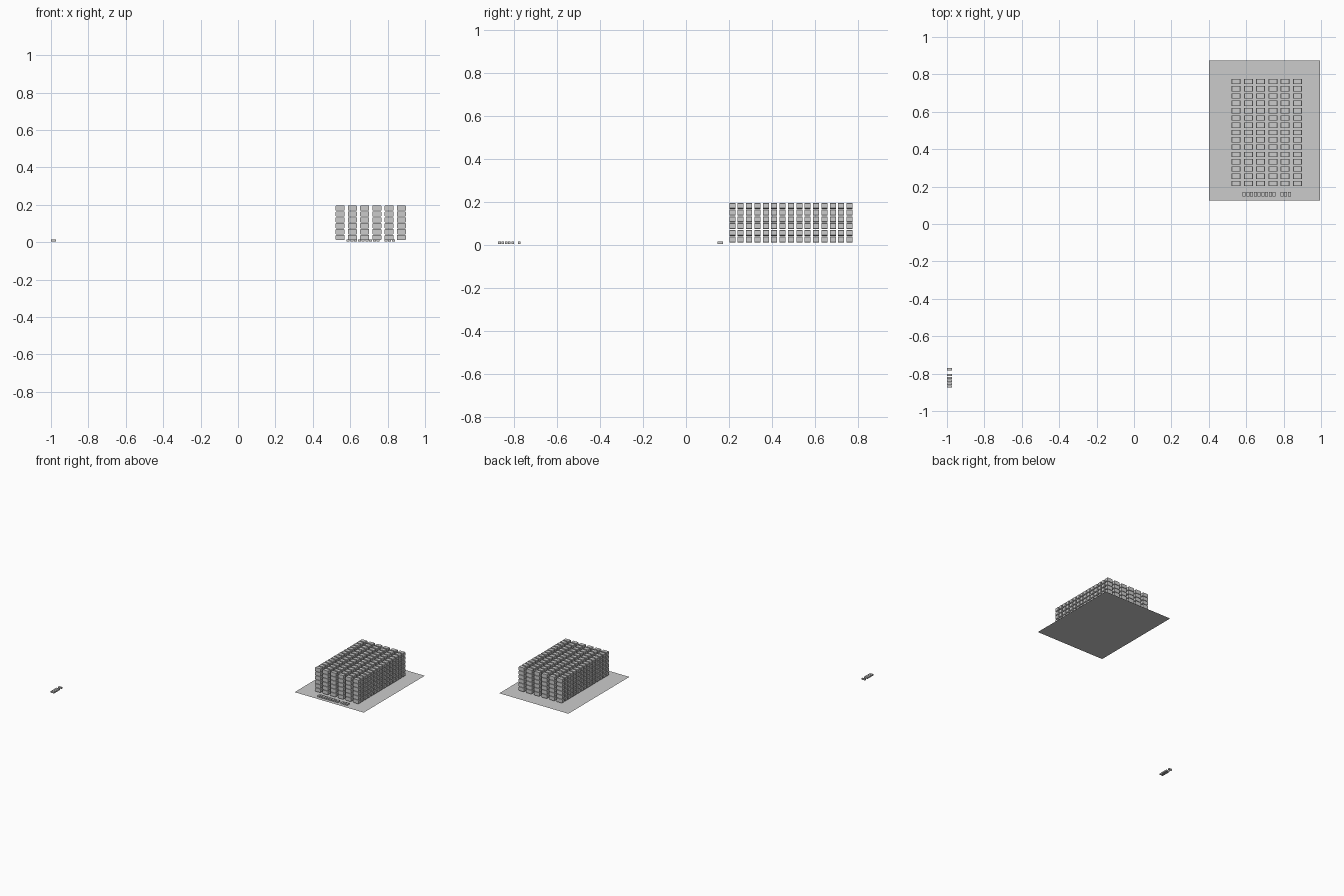
import bpy
import bmesh
from mathutils import Vector

if "Cube" in bpy.data.objects:
    bpy.data.objects.remove(bpy.data.objects["Cube"])


def make_object(name, bm):
    bmesh.ops.recalc_face_normals(bm, faces=bm.faces)
    mesh = bpy.data.meshes.new(name)
    bm.to_mesh(mesh)
    bm.free()
    obj = bpy.data.objects.new(name, mesh)
    bpy.context.collection.objects.link(obj)
    return obj


def add_box(bm, lo, hi):
    lo, hi = Vector(lo), Vector(hi)
    verts = bmesh.ops.create_cube(bm, size=1)["verts"]
    bmesh.ops.scale(bm, vec=hi - lo, verts=verts)
    bmesh.ops.translate(bm, vec=(lo + hi) / 2, verts=verts)


def add_crate(bm, x, y, z, w, d, h, c):
    # chamfered front profile, extruded front to back
    profile = [(c, 0), (w - c, 0), (w, c), (w, h - c),
               (w - c, h), (c, h), (0, h - c), (0, c)]
    face = bm.faces.new([bm.verts.new((x + px, y, z + pz)) for px, pz in profile])
    ext = bmesh.ops.extrude_face_region(bm, geom=[face], use_keep_orig=True)
    moved = [v for v in ext["geom"] if isinstance(v, bmesh.types.BMVert)]
    bmesh.ops.translate(bm, vec=(0, d, 0), verts=moved)


# thin floor area under the stacks
bm = bmesh.new()
bmesh.ops.create_grid(bm, x_segments=1, y_segments=1, size=0.5)
bmesh.ops.scale(bm, vec=(0.595, 0.75, 1), verts=bm.verts)
bmesh.ops.translate(bm, vec=(0.6975, 0.5, 0.0), verts=bm.verts)
make_object("floor_area", bm)

# storage crates: one object per column, 15 rows deep and 6 layers high
for col in range(6):
    bm = bmesh.new()
    for row in range(15):
        for layer in range(6):
            add_crate(bm, 0.522 + 0.0655 * col, 0.202 + 0.039 * row,
                      0.011 + 0.0315 * layer, 0.048, 0.028, 0.028, 0.003)
    make_object(f"crate_column_{col + 1}", bm)

# blank marker blocks in front of the stacks
bm = bmesh.new()
for i in range(13):
    if i != 9:
        x = 0.581 + i * 0.0201
        add_box(bm, (x, 0.146, 0.004), (x + 0.016, 0.172, 0.015))
make_object("stack_marker_blocks", bm)

# blank marker blocks at the far corner
bm = bmesh.new()
for i in range(7):
    if i != 5:
        y = -0.875 + i * 0.0153
        add_box(bm, (-1.0, y, 0.004), (-0.972, y + 0.012, 0.015))
make_object("corner_marker_blocks", bm)
